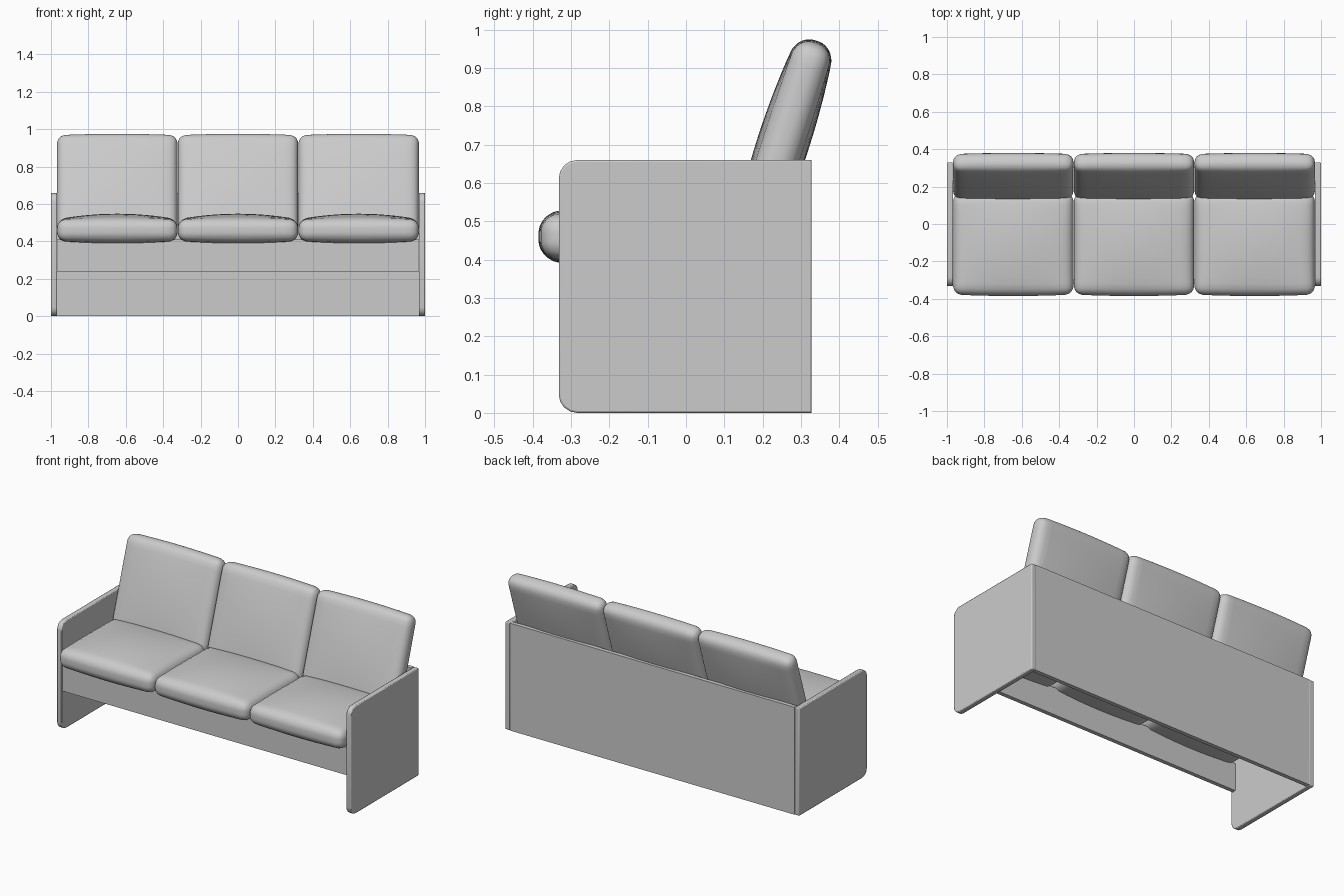
import bpy, bmesh, math
from mathutils import Vector

if "Cube" in bpy.data.objects:
    bpy.data.objects.remove(bpy.data.objects["Cube"])


def finish(bm, name):
    bmesh.ops.recalc_face_normals(bm, faces=bm.faces[:])
    me = bpy.data.meshes.new(name)
    bm.to_mesh(me)
    bm.free()
    ob = bpy.data.objects.new(name, me)
    bpy.context.collection.objects.link(ob)
    return ob


def smooth(ob, angle):
    bpy.ops.object.select_all(action='DESELECT')
    ob.select_set(True)
    bpy.context.view_layer.objects.active = ob
    bpy.ops.object.shade_smooth_by_angle(angle=math.radians(angle))


def board(name, x0, x1, y0, y1, z0, z1):
    bm = bmesh.new()
    bmesh.ops.create_cube(bm, size=1)
    for v in bm.verts:
        v.co = Vector(((x0 + x1) / 2 + v.co.x * (x1 - x0),
                       (y0 + y1) / 2 + v.co.y * (y1 - y0),
                       (z0 + z1) / 2 + v.co.z * (z1 - z0)))
    return finish(bm, name)


def side_panel(name, x0, x1):
    # Profile with rounded front corners, extruded across its thickness
    r, yf, yb, h = 0.048, -0.332, 0.328, 0.66
    pts = [(yb, 0.0), (yb, h)]
    for cz, start in ((h - r, 90), (r, 180)):
        for i in range(5):
            a = math.radians(start + i * 22.5)
            pts.append((yf + r + r * math.cos(a), cz + r * math.sin(a)))
    bm = bmesh.new()
    face = bm.faces.new([bm.verts.new((x0, y, z)) for y, z in pts])
    ext = bmesh.ops.extrude_face_region(bm, geom=[face])
    for g in ext['geom']:
        if isinstance(g, bmesh.types.BMVert):
            g.co.x = x1
    ob = finish(bm, name)
    bev = ob.modifiers.new("soft_edges", 'BEVEL')
    bev.width, bev.segments = 0.005, 2
    bev.limit_method, bev.angle_limit = 'ANGLE', math.radians(40)
    smooth(ob, 35)


def cushion(name, half, r, puff, loc, tilt=0.0):
    # Rounded box with vertices gathered at the edges, then puffed out
    bm = bmesh.new()
    bmesh.ops.create_cube(bm, size=2)
    bmesh.ops.subdivide_edges(bm, edges=bm.edges[:], cuts=17, use_grid_fill=True)
    h = Vector(half)
    for v in bm.verts:
        p = Vector([math.sin(c * math.pi / 2) * s for c, s in zip(v.co, h)])
        inner = Vector([max(-(s - r), min(s - r, c)) for c, s in zip(p, h)])
        q = inner + (p - inner).normalized() * r
        u, w, t = (q[i] / h[i] for i in range(3))
        q.z += puff * t * (1 - u * u) * (1 - w * w)
        q.y += 0.008 * w * (1 - u * u)
        v.co = q
    ob = finish(bm, name)
    ob.location = loc
    ob.rotation_euler.x = tilt
    smooth(ob, 60)


# Wooden frame: sides, full-height back, front rail
for label, s in (("left", -1), ("right", 1)):
    side_panel(label + "_side_panel", 0.967 * s, 1.0 * s)
board("back_panel", -0.968, 0.968, 0.303, 0.328, 0.0, 0.66)
board("front_rail", -0.968, 0.968, -0.322, -0.297, 0.24, 0.41)

# Three seat cushions and three reclined back cushions
lean = math.radians(18)
for i, place in ((-1, "left"), (0, "middle"), (1, "right")):
    x = i * 0.6455
    cushion(place + "_seat_cushion", (0.322, 0.272, 0.058), 0.048, 0.03,
            (x, -0.105, 0.46))
    cushion(place + "_back_cushion", (0.322, 0.272, 0.05), 0.045, 0.018,
            (x, 0.254, 0.705), math.pi / 2 - lean)
